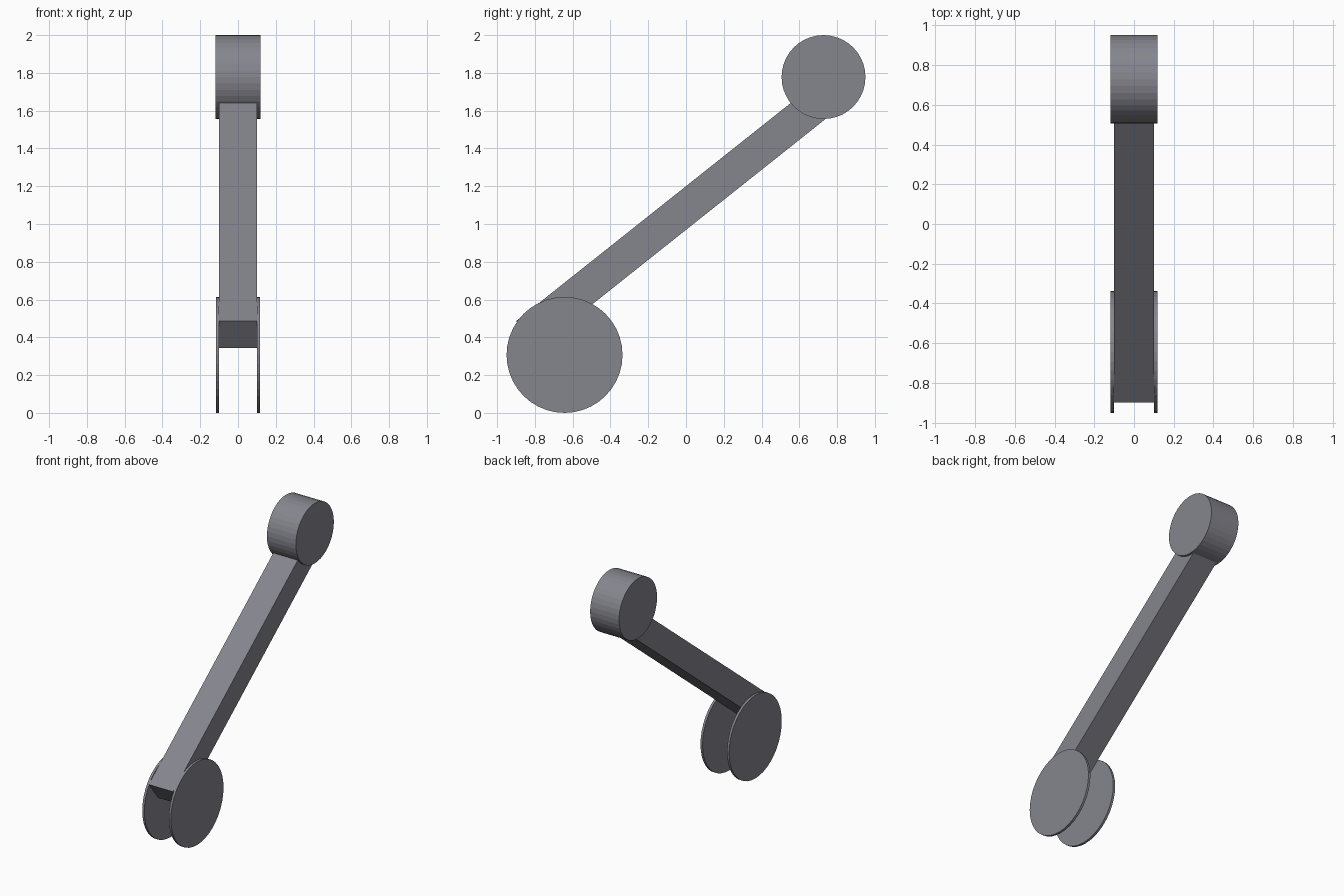
import bpy
import bmesh
from math import pi, atan2, cos, sin

if "Cube" in bpy.data.objects:
    bpy.data.objects.remove(bpy.data.objects["Cube"])

# Dark grey metal
metal = bpy.data.materials.new("dark_metal")
metal.diffuse_color = (0.235, 0.235, 0.27, 1)
metal.use_nodes = True
metal.node_tree.nodes["Principled BSDF"].inputs["Base Color"].default_value = metal.diffuse_color


def disc(name, x, y, z, radius, width, sides=40):
    """Flat-shaded cylinder lying along x."""
    bpy.ops.mesh.primitive_cylinder_add(
        vertices=sides, radius=radius, depth=width,
        location=(x, y, z), rotation=(0, pi / 2, 0))
    bpy.context.object.name = name
    bpy.context.object.data.materials.append(metal)


def prism(name, profile, half_width):
    """Extrude a y-z profile symmetrically along x."""
    bm = bmesh.new()
    face = bm.faces.new([bm.verts.new((-half_width, y, z)) for y, z in profile])
    ext = bmesh.ops.extrude_face_region(bm, geom=[face])
    verts = [v for v in ext["geom"] if isinstance(v, bmesh.types.BMVert)]
    bmesh.ops.translate(bm, verts=verts, vec=(2 * half_width, 0, 0))
    bmesh.ops.recalc_face_normals(bm, faces=bm.faces)
    mesh = bpy.data.meshes.new(name)
    bm.to_mesh(mesh)
    bm.free()
    mesh.materials.append(metal)
    bpy.context.collection.objects.link(bpy.data.objects.new(name, mesh))


# Sloping arm: square-ended bar whose upper end sits inside the top hub
y0, z0 = -0.899, 0.486
angle = atan2(1.78 - z0, 0.73 - y0)
length, thick = 2.08, 0.181
dy, dz = cos(angle), sin(angle)
ny, nz = dz * thick, -dy * thick
prism("arm", [(y0, z0), (y0 + dy * length, z0 + dz * length),
              (y0 + dy * length + ny, z0 + dz * length + nz),
              (y0 + ny, z0 + nz)], 0.1)

# Solid hub at the top of the arm
disc("top_hub", 0, 0.728, 1.778, 0.222, 0.236)

# Pair of thin plates either side of the lower end
for side, label in ((-1, "left"), (1, "right")):
    disc("lower_plate_" + label, side * 0.1085, -0.643, 0.307, 0.307, 0.017)
